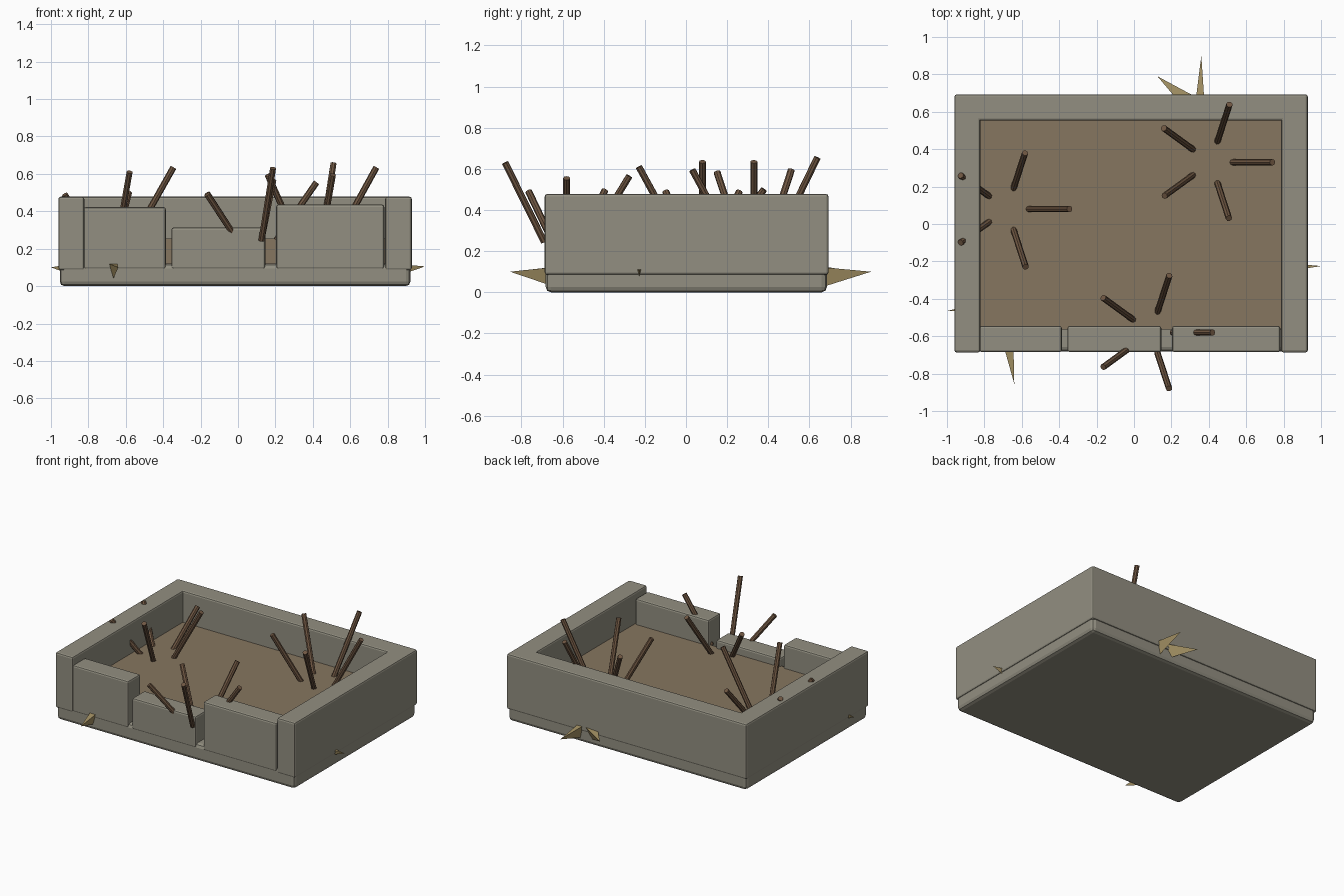
import bpy, bmesh, math
from mathutils import Vector

if "Cube" in bpy.data.objects:
    bpy.data.objects.remove(bpy.data.objects["Cube"])


def material(name, rgb):
    m = bpy.data.materials.new(name)
    m.diffuse_color = (*rgb, 1)
    m.use_nodes = True
    m.node_tree.nodes["Principled BSDF"].inputs["Base Color"].default_value = m.diffuse_color
    return m


STONE = material("stone", (0.29, 0.275, 0.22))
EARTH = material("earth", (0.24, 0.18, 0.115))
WOOD = material("wood", (0.16, 0.095, 0.055))
THORN = material("thorn", (0.38, 0.29, 0.13))


def finish(name, bm, mat):
    bmesh.ops.recalc_face_normals(bm, faces=bm.faces)
    me = bpy.data.meshes.new(name)
    bm.to_mesh(me)
    bm.free()
    me.materials.append(mat)
    ob = bpy.data.objects.new(name, me)
    bpy.context.collection.objects.link(ob)
    return ob


def block(name, x, y, z, mat, bevel=0.0):
    bm = bmesh.new()
    bmesh.ops.create_cube(bm, size=1)
    for v in bm.verts:
        v.co = [r[0] if c < 0 else r[1] for c, r in zip(v.co, (x, y, z))]
    ob = finish(name, bm, mat)
    if bevel:
        mod = ob.modifiers.new("edges", 'BEVEL')
        mod.width = bevel
        mod.segments = 2
    return ob


def stick(name, a, b, radius=0.017):
    a, b = Vector(a), Vector(b)
    d = b - a
    bm = bmesh.new()
    bmesh.ops.create_cone(bm, cap_ends=True, segments=8, radius1=radius,
                          radius2=radius, depth=d.length)
    bm.transform(d.to_track_quat('Z', 'Y').to_matrix().to_4x4())
    bmesh.ops.translate(bm, vec=(a + b) / 2, verts=bm.verts)
    return finish(name, bm, WOOD)


def thorn(name, root, tip, half, top, low):
    # three-sided spike with a downward-pointing triangular root
    root, tip = Vector(root), Vector(tip)
    side = (tip - root).to_2d().orthogonal().normalized().to_3d() * half
    up = Vector((0, 0, 1))
    bm = bmesh.new()
    p = [bm.verts.new(c) for c in (root + side + up * top, root - side + up * top,
                                   root + up * low, tip)]
    for f in ((0, 1, 2), (0, 1, 3), (1, 2, 3), (2, 0, 3)):
        bm.faces.new([p[i] for i in f])
    return finish(name, bm, THORN)


# Foundation slab and earth fill
block("foundation", (-0.953, 0.922), (-0.682, 0.685), (0, 0.12), STONE, 0.025)
block("earth_floor", (-0.83, 0.795), (-0.565, 0.565), (0.11, 0.255), EARTH)

# Full-height walls
block("left_wall", (-0.96, -0.822), (-0.687, 0.693), (0.085, 0.478), STONE, 0.012)
block("right_wall", (0.787, 0.929), (-0.687, 0.693), (0.085, 0.478), STONE, 0.012)
block("back_wall", (-0.95, 0.92), (0.553, 0.693), (0.085, 0.478), STONE, 0.012)

# Broken front wall blocks of uneven height
for i, (x0, x1, h) in enumerate(((-0.825, -0.386, 0.422), (-0.356, 0.146, 0.313),
                                 (0.204, 0.782, 0.436))):
    block(f"front_wall_block_{i + 1}", (x0, x1), (-0.685, -0.545), (0.09, h), STONE, 0.012)

# Stick clusters: centre, then (tip radius, tip height) every 72 degrees
clusters = (
    ((0.41, 0.33), ((0.33, 0.635), (0.325, 0.655), (0.31, 0.595), (0.305, 0.585), (0.315, 0.595))),
    ((-0.68, 0.08), ((0.335, 0.635), (0.315, 0.50), (0.305, 0.49), (0.305, 0.49), (0.325, 0.61))),
    ((0.09, -0.58), ((0.33, 0.555), (0.32, 0.565), (0.315, 0.495), (0.315, 0.49), (0.315, 0.63))),
)
for c, ((cx, cy), tips) in enumerate(clusters):
    for i, (r, h) in enumerate(tips):
        a = math.radians(72 * i)
        ux, uy = math.cos(a), math.sin(a)
        stick(f"stick_{c + 1}_{i + 1}", (cx + 0.115 * ux, cy + 0.115 * uy, 0.245),
              (cx + r * ux, cy + r * uy, h))

# Thorns poking out through the base
thorn("front_thorn", (-0.675, -0.62, 0), (-0.64, -0.855, 0.1), 0.03, 0.125, 0.02)
thorn("back_thorn_1", (0.352, 0.63, 0), (0.36, 0.90, 0.1), 0.026, 0.125, 0.015)
thorn("back_thorn_2", (0.31, 0.64, 0), (0.125, 0.79, 0.105), 0.045, 0.125, 0.02)
thorn("left_thorn", (-0.86, -0.45, 0), (-1.0, -0.465, 0.1), 0.02, 0.125, 0.05)
thorn("right_thorn", (0.84, -0.23, 0), (1.0, -0.225, 0.105), 0.02, 0.12, 0.05)
